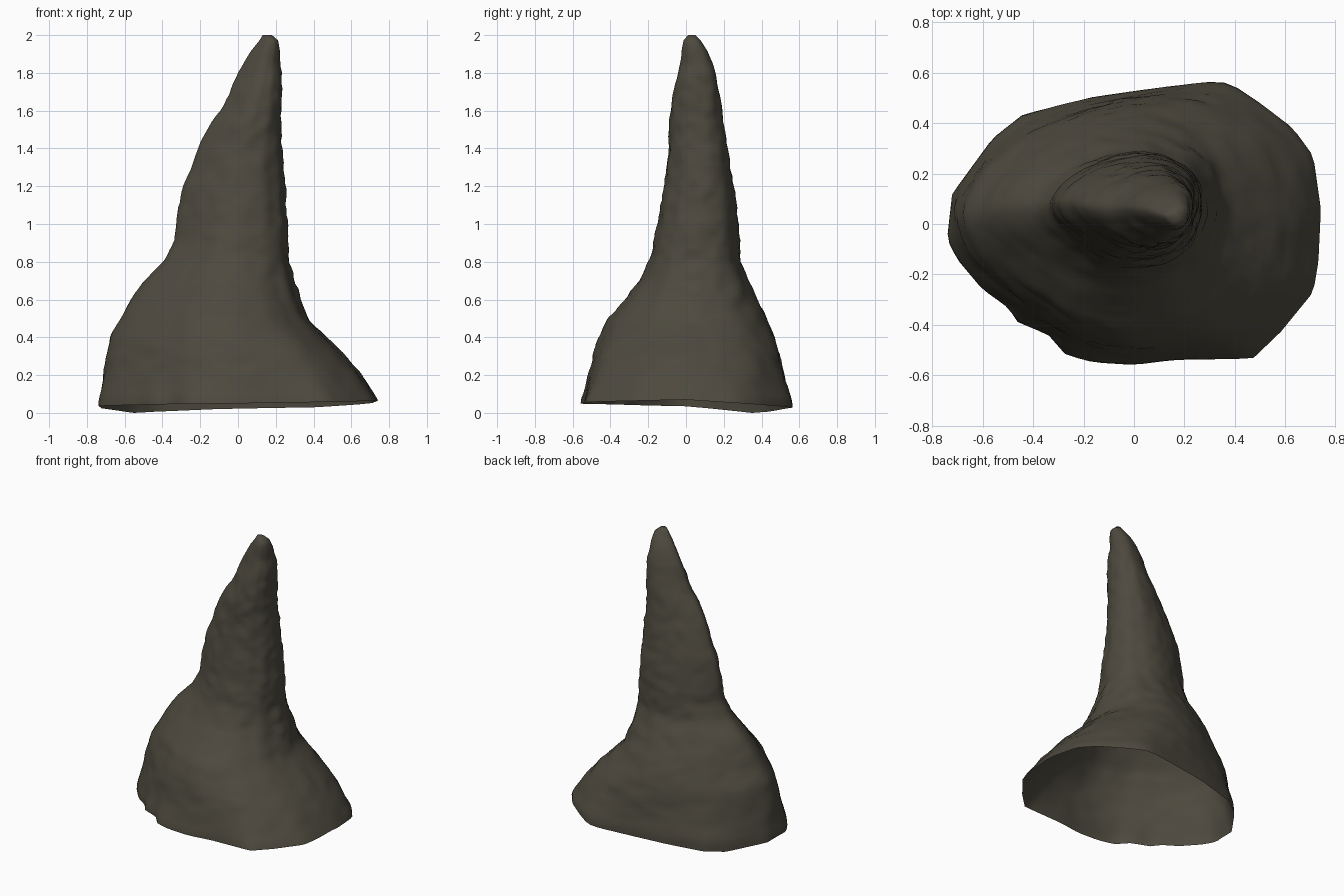
import bpy, bmesh, math
from mathutils import Vector, noise

if "Cube" in bpy.data.objects:
    bpy.data.objects.remove(bpy.data.objects["Cube"])

# Silhouette profile: z, x min, x max, y min, y max
PROFILE = [
    (0.07, -.742, .742, -.562, .562), (0.2, -.728, .66, -.528, .53), (0.3, -.715, .575, -.508, .508),
    (0.4, -.70, .475, -.475, .475),
    (0.5, -.64, .375, -.425, .43), (0.6, -.585, .335, -.335, .385), (0.7, -.515, .30, -.25, .335),
    (0.8, -.405, .275, -.205, .295), (0.9, -.353, .267, -.18, .286), (1.0, -.337, .262, -.155, .28),
    (1.2, -.305, .25, -.125, .258), (1.27, -.27, .242, -.115, .246), (1.4, -.215, .237, -.10, .225),
    (1.5, -.175, .232, -.098, .205), (1.6, -.10, .23, -.088, .194), (1.7, -.045, .23, -.072, .18),
    (1.8, 0, .23, -.045, .157), (1.9, .055, .225, -.025, .125), (1.97, .11, .215, -.015, .08),
    (2.0, .13, .18, .01, .05)]
# Irregular outline of the base
BASE = [(.74, .06), (.71, .27), (.63, .38), (.50, .48), (.38, .56), (.29, .565), (.05, .535),
        (-.16, .505), (-.44, .435), (-.56, .34), (-.72, .12), (-.74, -.06), (-.70, -.14),
        (-.60, -.26), (-.50, -.33), (-.46, -.39), (-.34, -.44), (-.27, -.52), (-.16, -.55),
        (0, -.56), (.16, -.54), (.47, -.535), (.58, -.43), (.71, -.27), (.73, -.15)]
# Unit cross-section of the spire: a ridge on the left, full at the back right
SPIRE = [(1, 0), (.98, .38), (.86, .71), (.5, .97), (.2, 1), (-.1, .93), (-.5, .73), (-.82, .43),
         (-1, .1), (-.89, -.2), (-.6, -.55), (-.2, -.87), (.15, -1), (.6, -.87), (.9, -.48)]
# Rim height round the base: degrees, z
RIM = [(0, .07), (60, .03), (100, .02), (140, 0), (180, .035), (230, .045), (270, .05), (360, .07)]
SEG, RINGS = 90, 70


def lerp_table(table, k):
    for a, b in zip(table, table[1:]):
        if k <= b[0]:
            f = max(0, (k - a[0]) / (b[0] - a[0]))
            return [p + (q - p) * f for p, q in zip(a[1:], b[1:])]
    return list(table[-1][1:])


def ray_hit(poly, ang):
    # point where a ray from the centre crosses the outline
    d = Vector((math.cos(ang), math.sin(ang)))
    for k in range(len(poly)):
        a, b = Vector(poly[k]), Vector(poly[(k + 1) % len(poly)])
        ca, cb = d.cross(a), d.cross(b)
        if ca <= 0 < cb and d.dot(a + b) > 0:
            return a.lerp(b, ca / (ca - cb))
    return d


def rounded(pts, times):
    for _ in range(times):
        pts = [(pts[i - 1] + pts[i] * 2 + pts[(i + 1) % SEG]) / 4 for i in range(SEG)]
    return pts


unit_base = [(x / .74, y / .5625) for x, y in BASE]
angles = [math.tau * (i + .01) / SEG for i in range(SEG)]
base_pts = [ray_hit(unit_base, a) for a in angles]
soft_pts = rounded(base_pts, 8)
spire_pts = rounded([ray_hit(SPIRE, a) for a in angles], 4)

bm = bmesh.new()
rings = []
for r in range(RINGS):
    t = r / (RINGS - 1)
    ring = []
    for ang, b, soft, s in zip(angles, base_pts, soft_pts, spire_pts):
        rim = lerp_table(RIM, math.degrees(ang) % 360)[0]
        z = rim + (2.0 - rim) * t
        x0, x1, y0, y1 = lerp_table(PROFILE, z)
        w = max(0, 1 - max(0, z - .07) / .4)
        u = b.lerp(soft, min(1, t * 10)) * w + s * (1 - w)
        x = (x0 + x1) / 2 + u.x * (x1 - x0) / 2
        y = (y0 + y1) / 2 + u.y * (y1 - y0) / 2
        # rough rock: sideways ripples, none on the rim and tip, strongest on the right
        n = noise.noise(Vector((x * 6, y * 6, z * 9))) * .008
        n += noise.noise(Vector((x * 13, y * 13, z * 22 + 9))) * (.008 + .003 * math.cos(ang))
        n *= min(1, t * 12, (1 - t) * 10)
        ring.append(bm.verts.new((x + math.cos(ang) * n, y + math.sin(ang) * n, z)))
    rings.append(ring)
for lo, hi in zip(rings, rings[1:]):
    for i in range(SEG):
        j = (i + 1) % SEG
        bm.faces.new((lo[i], lo[j], hi[j], hi[i]))
bm.faces.new(rings[-1])   # tip; the underside stays open

mesh = bpy.data.meshes.new("rock_spire")
bm.to_mesh(mesh)
bm.free()
rock = bpy.data.objects.new("rock_spire", mesh)
bpy.context.collection.objects.link(rock)
mat = bpy.data.materials.new("dark brown rock")
mat.diffuse_color = (.075, .067, .049, 1)
mat.use_nodes = True
mat.node_tree.nodes["Principled BSDF"].inputs["Base Color"].default_value = mat.diffuse_color
mesh.materials.append(mat)
for p in mesh.polygons:
    p.use_smooth = True
